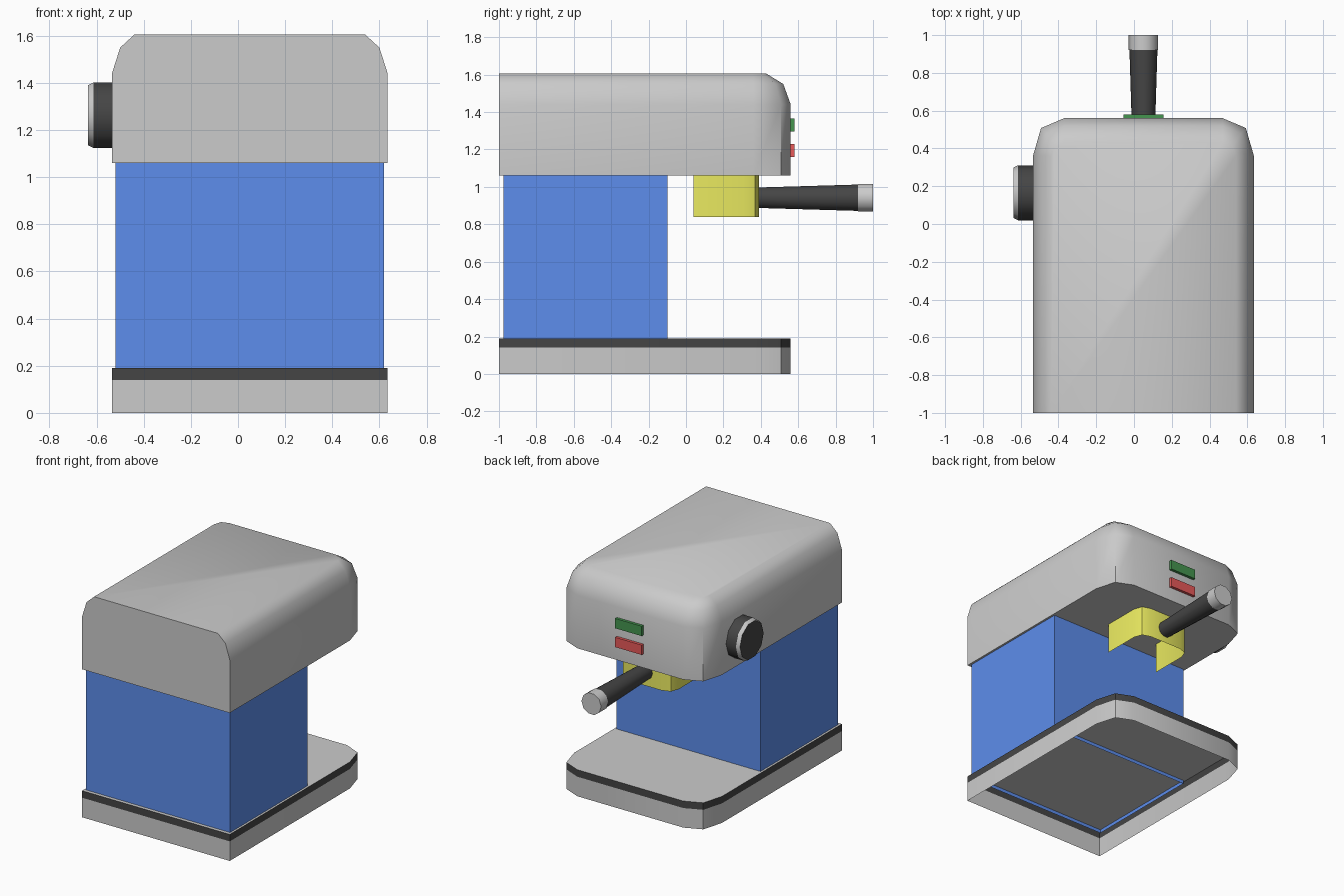
import bpy, math

if "Cube" in bpy.data.objects:
    bpy.data.objects.remove(bpy.data.objects["Cube"])

CX = 0.05  # machine centreline in x


def material(name, rgb):
    m = bpy.data.materials.new(name)
    m.diffuse_color = (*rgb, 1)
    m.use_nodes = True
    m.node_tree.nodes["Principled BSDF"].inputs["Base Color"].default_value = m.diffuse_color
    return m


BLACK = material("black", (0.06, 0.06, 0.06))
BLUE = material("blue", (0.11, 0.27, 0.84))
YELLOW = material("yellow", (0.84, 0.84, 0.12))
GREEN = material("green", (0.06, 0.3, 0.08))
RED = material("red", (0.8, 0.1, 0.1))


def loft(name, rings, mat=None, bottom=False, top=False, closed=True, smooth=True):
    """Skin a stack of equal-length point rings, with optional end caps."""
    n = len(rings[0])
    verts = [p for r in rings for p in r]
    faces = []
    for k in range(len(rings) - 1):
        for i in range(n if closed else n - 1):
            j = (i + 1) % n
            faces.append((k * n + i, k * n + j, (k + 1) * n + j, (k + 1) * n + i))
    if bottom:
        faces.append(tuple(reversed(range(n))))
    if top:
        faces.append(tuple(range(len(verts) - n, len(verts))))
    me = bpy.data.meshes.new(name)
    me.from_pydata(verts, [], faces)
    ob = bpy.data.objects.new(name, me)
    bpy.context.collection.objects.link(ob)
    if mat:
        me.materials.append(mat)
    if smooth:
        bpy.ops.object.select_all(action='DESELECT')
        bpy.context.view_layer.objects.active = ob
        ob.select_set(True)
        bpy.ops.object.shade_smooth_by_angle(angle=math.radians(50))
    return ob


def plan(z, half, back, front, rx, ry):
    """Rectangle with square back corners and rounded front corners."""
    k = 0.26
    right = [(half, back), (half, front - ry),
             (half - k * rx, front - k * ry), (half - rx, front)]
    left = [(-x, y) for x, y in reversed(right)]
    return [(CX + x, y, z) for x, y in right + left]


def body(z, dx=0, dy=0):
    return plan(z, 0.585 - dx, -1, 0.56 - dy, 0.165 - dx, 0.2 - dy)


def box(name, x, y, z, mat, caps=True):
    rings = [[(x[0], y[0], h), (x[1], y[0], h), (x[1], y[1], h), (x[0], y[1], h)] for h in z]
    return loft(name, rings, mat, caps, caps, smooth=False)


def ring(axis, pos, r, a, b, n=10):
    """Polygon ring around the x or y axis, wound to face along +y or -x."""
    pts = []
    for i in range(n):
        t = 2 * math.pi * i / n
        c, s = r * math.cos(t), r * math.sin(t)
        pts.append((a - c, pos, b + s) if axis == 'y' else (pos, a - c, b + s))
    return pts


# base: open underneath, with a black band and a top plate
loft("base_rim", [body(0), body(0.14)])
loft("base_band", [body(0.14), body(0.19)], BLACK)
loft("base_plate", [body(0.19)], top=True, smooth=False)

# column between base and head
box("column", (-0.52, 0.62), (-0.975, -0.1), (0.165, 1.06), BLUE, caps=False)

# head with softened top edges
loft("head", [body(1.06), body(1.44), body(1.55, 0.035, 0.04), body(1.605, 0.095, 0.13)],
     bottom=True, top=True)

# filter holder: U-shaped sheet, open at back and bottom
u = [plan(z, 0.21, 0.04, 0.39, 0.08, 0.08) for z in (0.84, 1.06)]
loft("filter_holder", u, YELLOW, closed=False)

# handle and its end cap
loft("handle", [ring('y', 0.37, 0.057, CX, 0.942), ring('y', 0.92, 0.074, CX, 0.942)],
     BLACK, bottom=True, top=True)
loft("handle_cap", [ring('y', 0.92, 0.078, CX, 0.942), ring('y', 1.0, 0.078, CX, 0.942)],
     bottom=True, top=True)

# side knob: black side, grey chamfer, black face
def knob_ring(x, r):
    return list(reversed(ring('x', x, r, 0.165, 1.263)))


outer, edge, face = knob_ring(-0.535, 0.146), knob_ring(-0.613, 0.146), knob_ring(-0.637, 0.134)
loft("knob_side", [outer, edge], BLACK)
loft("knob_chamfer", [edge, face])
loft("knob_face", [face], BLACK, top=True, smooth=False)

# two buttons on the working face
for name, z, mat in (("button_upper", 1.295, GREEN), ("button_lower", 1.16, RED)):
    box(name, (CX - 0.105, CX + 0.105), (0.55, 0.58), (z, z + 0.07), mat)

# make closed shells face outward where the winding depends on the axis
import bmesh
for name in ("handle", "handle_cap"):
    me = bpy.data.objects[name].data
    bm = bmesh.new()
    bm.from_mesh(me)
    bmesh.ops.recalc_face_normals(bm, faces=bm.faces)
    bm.to_mesh(me)
    bm.free()
for name in ("knob_side", "knob_chamfer", "knob_face"):
    me = bpy.data.objects[name].data
    p = min(me.polygons, key=lambda q: q.center.x)
    if p.normal.x * 1 + (p.center.y - 0.165) * p.normal.y * -1 + (p.center.z - 1.263) * p.normal.z * -1 > 0:
        me.flip_normals()
